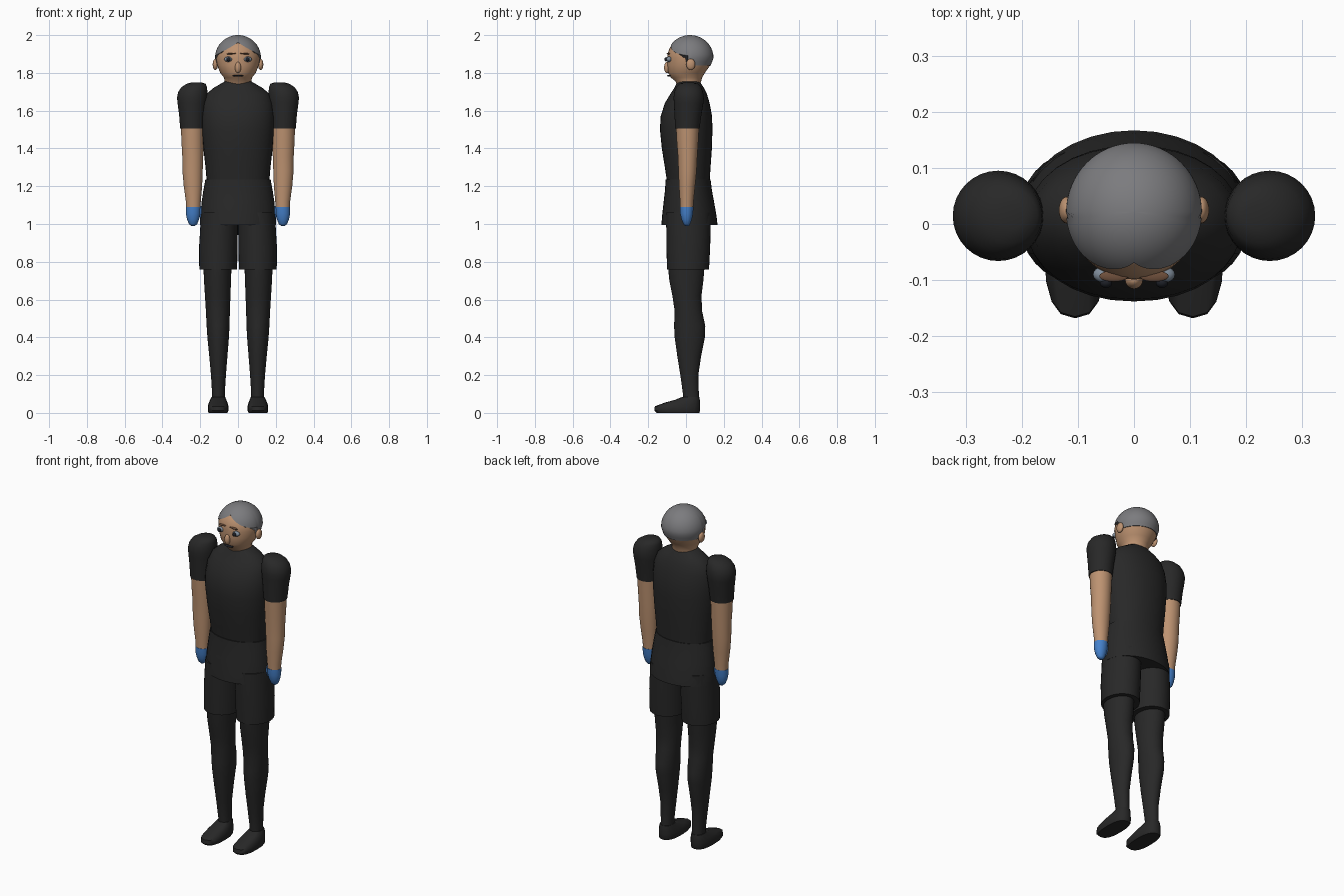
import bpy, bmesh, math
from mathutils import Matrix, Vector

cube = bpy.data.objects.get("Cube")
if cube:
    bpy.data.objects.remove(cube, do_unlink=True)


def material(name, *rgb):
    m = bpy.data.materials.new(name)
    m.use_nodes = True
    m.diffuse_color = (*rgb, 1)
    m.node_tree.nodes["Principled BSDF"].inputs["Base Color"].default_value = (*rgb, 1)
    return m


BLACK = material("black cloth", .021, .021, .021)
SKIN = material("skin", .51, .29, .165)
HAIR = material("grey hair", .2, .2, .21)
BLUE = material("blue glove", .06, .22, .6)
EYE = material("eye grey", .22, .27, .33)
DARK = material("dark pupil", .012, .014, .02)
BROW = material("brown brow", .16, .08, .045)


def finish(name, bm, mat, angle=40):
    bmesh.ops.recalc_face_normals(bm, faces=bm.faces)
    mesh = bpy.data.meshes.new(name)
    bm.to_mesh(mesh)
    bm.free()
    mesh.materials.append(mat)
    ob = bpy.data.objects.new(name, mesh)
    bpy.context.collection.objects.link(ob)
    bpy.ops.object.select_all(action='DESELECT')
    ob.select_set(True)
    bpy.context.view_layer.objects.active = ob
    bpy.ops.object.shade_smooth_by_angle(angle=math.radians(angle))


def skin_rings(name, mat, rings, angle=40):
    """Bridge lists of points into a closed tube."""
    bm = bmesh.new()
    loops = [[bm.verts.new(p) for p in ring] for ring in rings]
    n = len(loops[0])
    for a, b in zip(loops, loops[1:]):
        for i in range(n):
            j = (i + 1) % n
            bm.faces.new((a[i], a[j], b[j], b[i]))
    bm.faces.new(loops[0])
    bm.faces.new(loops[-1])
    finish(name, bm, mat, angle)


def ellipse(z, x0, x1, y0, y1, side=1, n=32, power=2):
    pts = []
    for i in range(n):
        a = math.tau * i / n
        c, s = math.cos(a), math.sin(a)
        c = math.copysign(abs(c) ** (2 / power), c)
        s = math.copysign(abs(s) ** (2 / power), s)
        pts.append((side * ((x0 + x1) + (x1 - x0) * c) / 2, ((y0 + y1) + (y1 - y0) * s) / 2, z))
    return pts


def loft(name, mat, spec, side=1, n=32, power=2, angle=40):
    skin_rings(name, mat, [ellipse(*r, side, n, power) for r in spec], angle)


def blob(name, mat, loc, size, tilt=0):
    bm = bmesh.new()
    bmesh.ops.create_uvsphere(bm, u_segments=20, v_segments=12, radius=1,
        matrix=Matrix.Translation(Vector(loc)) @ Matrix.Rotation(tilt, 4, 'Y') @ Matrix.Diagonal((*size, 1)))
    finish(name, bm, mat)


# Shirt body and flared hem
loft("shirt_body", BLACK, [
    (1.22, -.165, .165, -.1, .125), (1.3, -.172, .172, -.112, .13),
    (1.4, -.183, .183, -.128, .137), (1.5, -.192, .192, -.138, .14),
    (1.57, -.193, .193, -.134, .138), (1.64, -.185, .185, -.112, .125),
    (1.69, -.165, .165, -.082, .11), (1.72, -.13, .13, -.062, .095),
    (1.755, -.07, .07, -.045, .072)], power=2.1)
loft("shirt_hem", BLACK, [
    (.995, -.2, .2, -.13, .167), (1.04, -.2, .2, -.127, .162),
    (1.12, -.192, .192, -.118, .148), (1.18, -.183, .183, -.111, .137),
    (1.235, -.173, .173, -.108, .13)])

for side, word in ((1, "left"), (-1, "right")):
    # Shorts, leg and shoe
    loft(word + "_shorts_leg", BLACK, [
        (.76, .005, .205, -.1, .122), (.88, .002, .206, -.104, .128),
        (1.06, 0, .195, -.105, .132)], side)
    loft(word + "_leg", BLACK, [
        (.05, .068, .138, -.015, .07), (.1, .07, .137, -.016, .068),
        (.2, .064, .143, -.03, .065), (.3, .056, .152, -.046, .08),
        (.4, .048, .162, -.06, .1), (.46, .045, .166, -.063, .102),
        (.54, .043, .17, -.06, .085), (.62, .04, .175, -.072, .082),
        (.7, .037, .18, -.088, .092), (.82, .033, .185, -.1, .102)], side)
    loft(word + "_shoe", BLACK, [
        (0, .056, .155, -.155, .07), (.012, .05, .16, -.168, .075),
        (.035, .05, .16, -.165, .075), (.055, .056, .154, -.11, .075),
        (.07, .062, .147, -.055, .073), (.085, .068, .14, -.02, .07)], side, 16, 2.5)

    # Bare arm under a puffed sleeve
    loft(word + "_arm", SKIN, [
        (1.07, .2, .273, -.03, .037), (1.12, .197, .276, -.032, .04),
        (1.2, .19, .287, -.037, .048), (1.28, .187, .294, -.04, .056),
        (1.36, .184, .295, -.043, .06), (1.45, .182, .3, -.05, .066),
        (1.54, .18, .302, -.054, .07)], side)
    loft(word + "_sleeve", BLACK, [
        (1.505, .178, .306, -.057, .072), (1.58, .172, .312, -.061, .082),
        (1.64, .165, .32, -.064, .092), (1.67, .161, .323, -.066, .095),
        (1.7, .162, .316, -.062, .09), (1.725, .164, .299, -.051, .08),
        (1.743, .172, .27, -.034, .062), (1.75, .195, .242, -.008, .035)], side, angle=60)

    # Gloved hand with thumb
    loft(word + "_glove", BLUE, [
        (.99, .228, .248, -.005, .015), (1.0, .216, .26, -.014, .022),
        (1.025, .206, .27, -.024, .031), (1.055, .199, .276, -.031, .037),
        (1.09, .197, .276, -.033, .04)], side, 20, angle=60)
    blob(word + "_thumb", BLUE, (side * .194, .003, 1.06), (.015, .015, .036), side * .15)

    # Ear, eye and brow
    blob(word + "_ear", SKIN, (side * .12, .025, 1.845), (.014, .024, .03))
    blob(word + "_eye", EYE, (side * .052, -.09, 1.872), (.021, .015, .014))
    blob(word + "_pupil", DARK, (side * .05, -.105, 1.872), (.011, .009, .011))
    blob(word + "_brow", BROW, (side * .036, -.093, 1.902), (.026, .01, .004), side * .06)

# Head: neck and jaw profile running into a domed skull
EQUATOR, TOP = 1.88, 2.0
JAW = [(1.72, .068, -.045, .07), (1.755, .07, -.055, .08), (1.775, .074, -.08, .085),
       (1.8, .094, -.094, .1), (1.84, .11, -.099, .128), (EQUATOR, .118, -.099, .142)]


def head_size(z):
    """Half width, front and back of the head at a height."""
    if z >= EQUATOR:
        k = math.sqrt(max(0, 1 - ((z - EQUATOR) / (TOP - EQUATOR)) ** 2))
        k = max(k, .01)
        _, w, f, b = JAW[-1]
        mid, half = (f + b) / 2, (b - f) / 2
        return w * k, mid - half * k, mid + half * k
    for lo, hi in zip(JAW, JAW[1:]):
        if z <= hi[0]:
            t = (z - lo[0]) / (hi[0] - lo[0])
            return tuple(p + (q - p) * t for p, q in zip(lo[1:], hi[1:]))


heights = [r[0] for r in JAW] + [EQUATOR + .12 * math.sin(math.radians(a)) for a in range(10, 91, 10)]
head = []
for z in heights:
    w, f, b = head_size(z)
    head.append((z - max(0, z - EQUATOR) * .05, -w, w, f, b))
loft("head", SKIN, head, angle=60)

# Hair cap: low at the back, rising to a peak over the brow
N, STEPS = 64, 12
cap = [[] for _ in range(STEPS + 1)]
for i in range(N):
    a = math.tau * i / N
    c, s = math.cos(a), math.sin(a)
    line = 1.84 if s > -.06 else 1.962 - .07 * abs(c)
    start = math.asin((line - EQUATOR) / (TOP - EQUATOR))
    for k in range(STEPS + 1):
        z = EQUATOR + (TOP - EQUATOR) * math.sin(start + (math.pi / 2 - start) * k / STEPS)
        w, f, b = head_size(z)
        cap[k].append((w * 1.03 * c, (f + b) / 2 + (b - f) / 2 * 1.03 * s, z))
skin_rings("hair", HAIR, cap, 60)

# Nose and mouth
blob("nose", SKIN, (0, -.1, 1.828), (.016, .016, .03))
blob("mouth", DARK, (0, -.086, 1.785), (.028, .014, .005))
